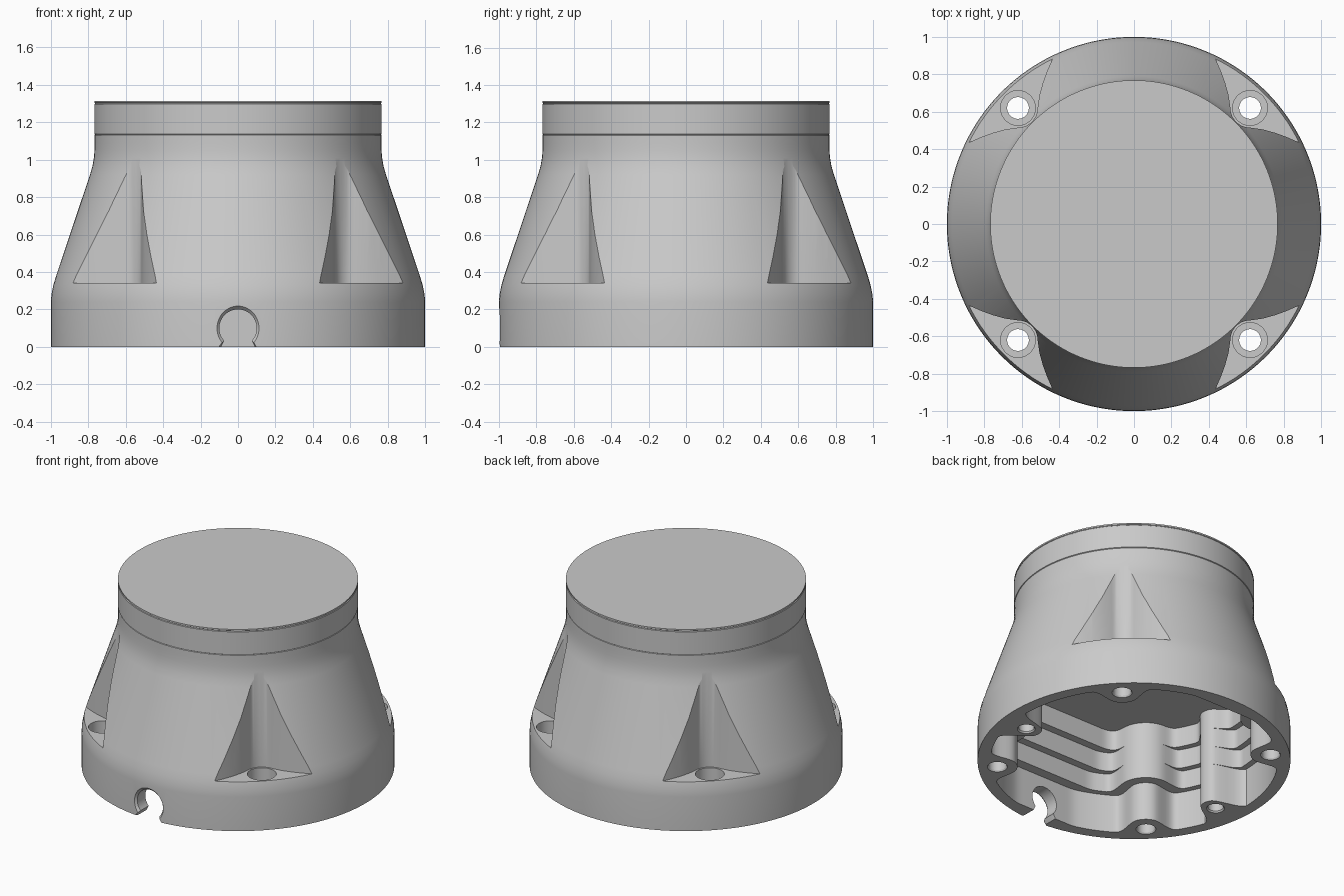
import bpy, bmesh
from math import sin, cos, radians, sqrt, tau, pi

cube = bpy.data.objects.get("Cube")
if cube:
    bpy.data.objects.remove(cube, do_unlink=True)

grey = bpy.data.materials.new("plain grey")
grey.use_nodes = True
GREY = (0.59, 0.59, 0.59, 1)
grey.diffuse_color = GREY
grey.node_tree.nodes["Principled BSDF"].inputs["Base Color"].default_value = GREY


def circle(r, x=0, y=0, n=48):
    return [(x + r * cos(tau * i / n), y + r * sin(tau * i / n)) for i in range(n)]


def loft(name, levels):
    """Closed solid through a stack of (outline, z) levels."""
    bm = bmesh.new()
    rings = [[bm.verts.new((x, y, z)) for x, y in outline] for outline, z in levels]
    for a, b in zip(rings, rings[1:]):
        for i in range(len(a)):
            j = (i + 1) % len(a)
            bm.faces.new((a[i], a[j], b[j], b[i]))
    bm.faces.new(rings[0][::-1])
    bm.faces.new(rings[-1])
    bmesh.ops.recalc_face_normals(bm, faces=bm.faces)
    mesh = bpy.data.meshes.new(name)
    bm.to_mesh(mesh)
    bm.free()
    mesh.materials.append(grey)
    obj = bpy.data.objects.new(name, mesh)
    bpy.context.collection.objects.link(obj)
    return obj


def lathe(name, profile):
    return loft(name, [(circle(r, n=144), z) for r, z in profile])


def cut(target, cutter):
    mod = target.modifiers.new("cut", "BOOLEAN")
    mod.operation, mod.solver, mod.object = "DIFFERENCE", "EXACT", cutter
    bpy.context.view_layer.update()
    graph = bpy.context.evaluated_depsgraph_get()
    mesh = bpy.data.meshes.new_from_object(target.evaluated_get(graph))
    target.modifiers.clear()
    target.data = mesh
    bpy.data.objects.remove(cutter, do_unlink=True)


# Turned outer shell and lid
housing = lathe("housing", [
    (1, 0), (1, 0.24), (0.997, 0.28), (0.987, 0.33), (0.972, 0.38), (0.791, 0.92),
    (0.778, 0.965), (0.77, 1.01), (0.767, 1.05), (0.766, 1.09),
    (0.766, 1.131), (0.763, 1.134)])
lid = lathe("lid", [
    (0.74, 1.11), (0.763, 1.134), (0.768, 1.137), (0.768, 1.297),
    (0.764, 1.3), (0.764, 1.302), (0.768, 1.305), (0.768, 1.315)])

BOLT = 0.62
bolts = [(sx * BOLT, sy * BOLT) for sx in (-1, 1) for sy in (-1, 1)]
screws = [(-0.79, -0.13), (0.79, -0.13)]


def cavity_outline(radius, flat, post):
    """Round room with flat front and back, bulging in softly around each post."""
    reach = []
    for i in range(360):
        a = radians(i + 0.5)
        c, s = cos(a), sin(a)
        r = min(radius, flat / abs(s))
        for (x, y), p in [(b, post) for b in bolts] + [(q, 0.105) for q in screws]:
            along, across = x * c + y * s, abs(x * s - y * c)
            if along > 0 and across < p:
                r = min(r, along - sqrt(p * p - across * across))
        reach.append(r)
    points = []
    for i in range(360):
        a = radians(i + 0.5)
        r = sum((4 - abs(k)) * reach[(i + k) % 360] for k in range(-3, 4)) / 16
        points.append((r * cos(a), r * sin(a)))
    return points


# Stepped hollow underneath
steps = [(-0.05, 0.27, 0.92, 0.89, 0.13), (0.27, 0.40, 0.88, 0.82, 0.195),
         (0.40, 0.535, 0.84, 0.765, 0.195), (0.535, 0.675, 0.80, 0.71, 0.195)]
levels = []
for low, high, radius, flat, post in steps:
    outline = cavity_outline(radius, flat, post)
    levels += [(outline, low), (outline, high)]
cut(housing, loft("cavity_cutter", levels))

# Flared bolt pockets, counterbores and through holes
flare = [(0.36, 1.05), (0.44, 0.872), (0.465, 0.815), (0.487, 0.755), (0.505, 0.69)]
arc = [(BOLT + 0.105 * cos(a), BOLT + 0.105 * sin(a))
       for a in (pi + i * pi / 24 for i in range(13))]
pocket = [(1.1, 1.1)] + flare + arc + [(y, x) for x, y in reversed(flare)]
for x, y in bolts:
    sx, sy = x / BOLT, y / BOLT
    cut(housing, loft("pocket_cutter", [([(px * sx, py * sy) for px, py in pocket], z)
                                        for z in (0.34, 1.09)]))
    cut(housing, loft("bolt_cutter", [
        (circle(r, x, y), z) for r, z in
        [(0.07, -0.01), (0.058, 0.01), (0.058, 0.2), (0.093, 0.2), (0.093, 0.4)]]))

# Blind screw holes
for x, y in screws:
    cut(housing, loft("screw_cutter", [
        (circle(r, x, y), z) for r, z in [(0.065, -0.01), (0.05, 0.01), (0.05, 0.35)]]))


def keyhole(r):
    arch = [(r * cos(a), 0.1 + r * sin(a))
            for a in (radians(-42 + 264 * i / 40) for i in range(41))]
    return arch + [(-r, -0.02), (r, -0.02)]


# Cable notch through the front wall
notch = loft("notch_cutter", [(keyhole(0.1), 0.75), (keyhole(0.1), 0.98),
                              (keyhole(0.118), 1.0), (keyhole(0.118), 1.05)])
notch.rotation_euler.x = pi / 2
cut(housing, notch)

# Smooth shading with crisp edges
for obj in (housing, lid):
    bpy.ops.object.select_all(action="DESELECT")
    obj.select_set(True)
    bpy.context.view_layer.objects.active = obj
    bpy.ops.object.shade_smooth_by_angle(angle=radians(30))
